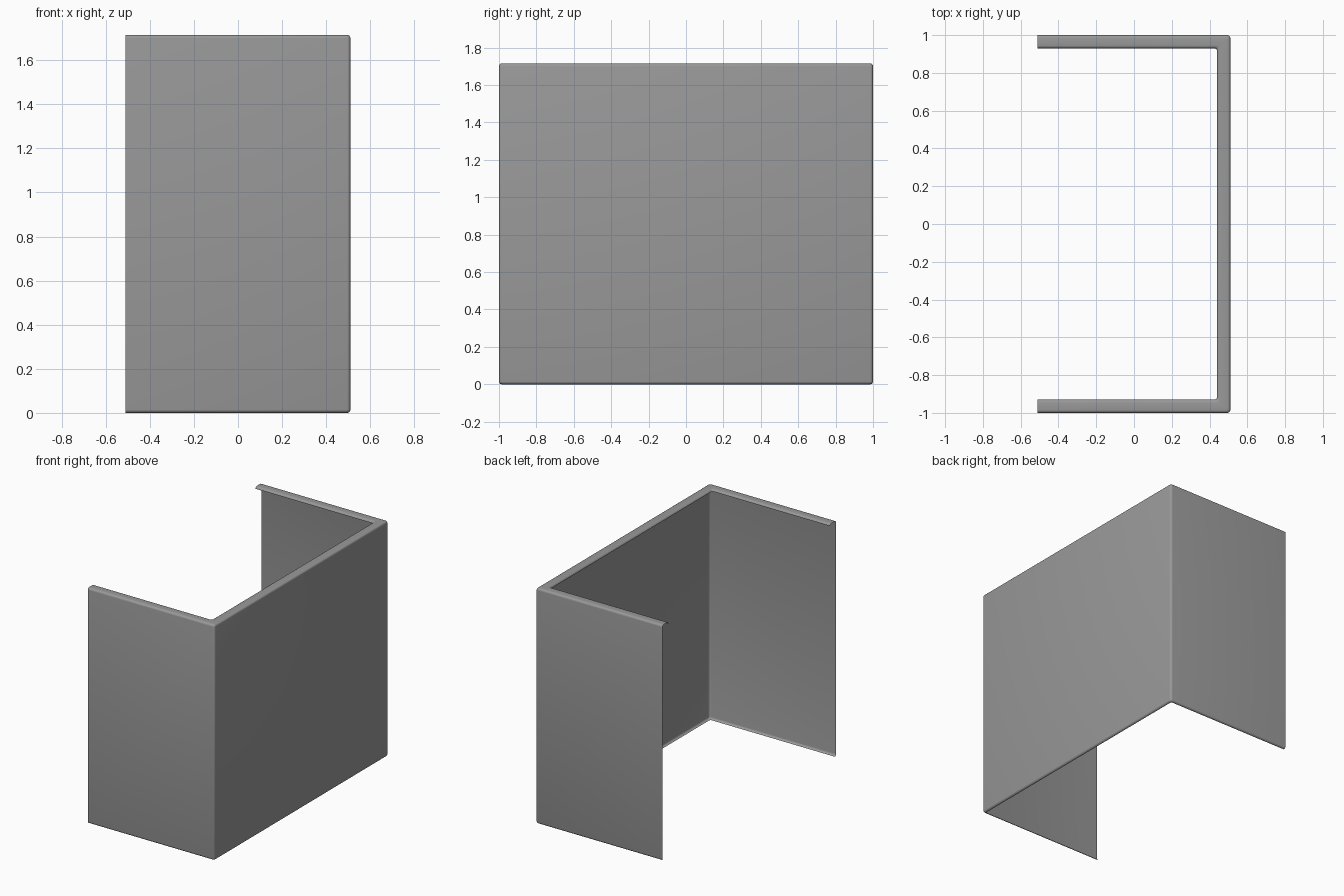
import bpy, bmesh
from math import sin, cos, pi

HALF_X, HALF_Y, TOP = 0.51, 1.0, 1.715
LIP = 0.07       # width of the folded top lip
R = 0.015        # bend radius of the folds and upright corners
STEPS = 4

cube = bpy.data.objects.get("Cube")
if cube:
    bpy.data.objects.remove(cube)

metal = bpy.data.materials.new("grey sheet metal")
metal.use_nodes = True
colour = (0.32, 0.32, 0.32, 1)
metal.diffuse_color = colour
metal.node_tree.nodes["Principled BSDF"].inputs["Base Color"].default_value = colour


def arc(cx, cy, start, end):
    """Points on a bend of radius R around a centre."""
    angles = [start + (end - start) * i / STEPS for i in range(STEPS + 1)]
    return [(cx + R * cos(a), cy + R * sin(a)) for a in angles]


def u_path(inset):
    """Plan of the three walls, moved inward, open towards -x."""
    x, y = HALF_X - inset, HALF_Y - inset
    return ([(-HALF_X, -y)] + arc(x - R, -y + R, -pi / 2, 0)
            + arc(x - R, y - R, 0, pi / 2) + [(-HALF_X, y)])


# Section as (inset, height): bottom bend, wall, top bend, lip, turned-down edge
section = (arc(R, R, 1.5 * pi, pi) + arc(R, TOP - R, pi, pi / 2)
           + arc(LIP - R, TOP - R, pi / 2, 0))

# Sweep the section along the plan
bm = bmesh.new()
rows = [[bm.verts.new((x, y, z)) for x, y in u_path(inset)] for inset, z in section]
for low, high in zip(rows, rows[1:]):
    for i in range(len(low) - 1):
        bm.faces.new((low[i], low[i + 1], high[i + 1], high[i]))
mesh = bpy.data.meshes.new("folded_panel")
bm.to_mesh(mesh)
bm.free()
mesh.materials.append(metal)

panel = bpy.data.objects.new("folded_panel", mesh)
bpy.context.collection.objects.link(panel)
bpy.context.view_layer.objects.active = panel
panel.select_set(True)
bpy.ops.object.shade_smooth_by_angle(angle=pi / 6)
